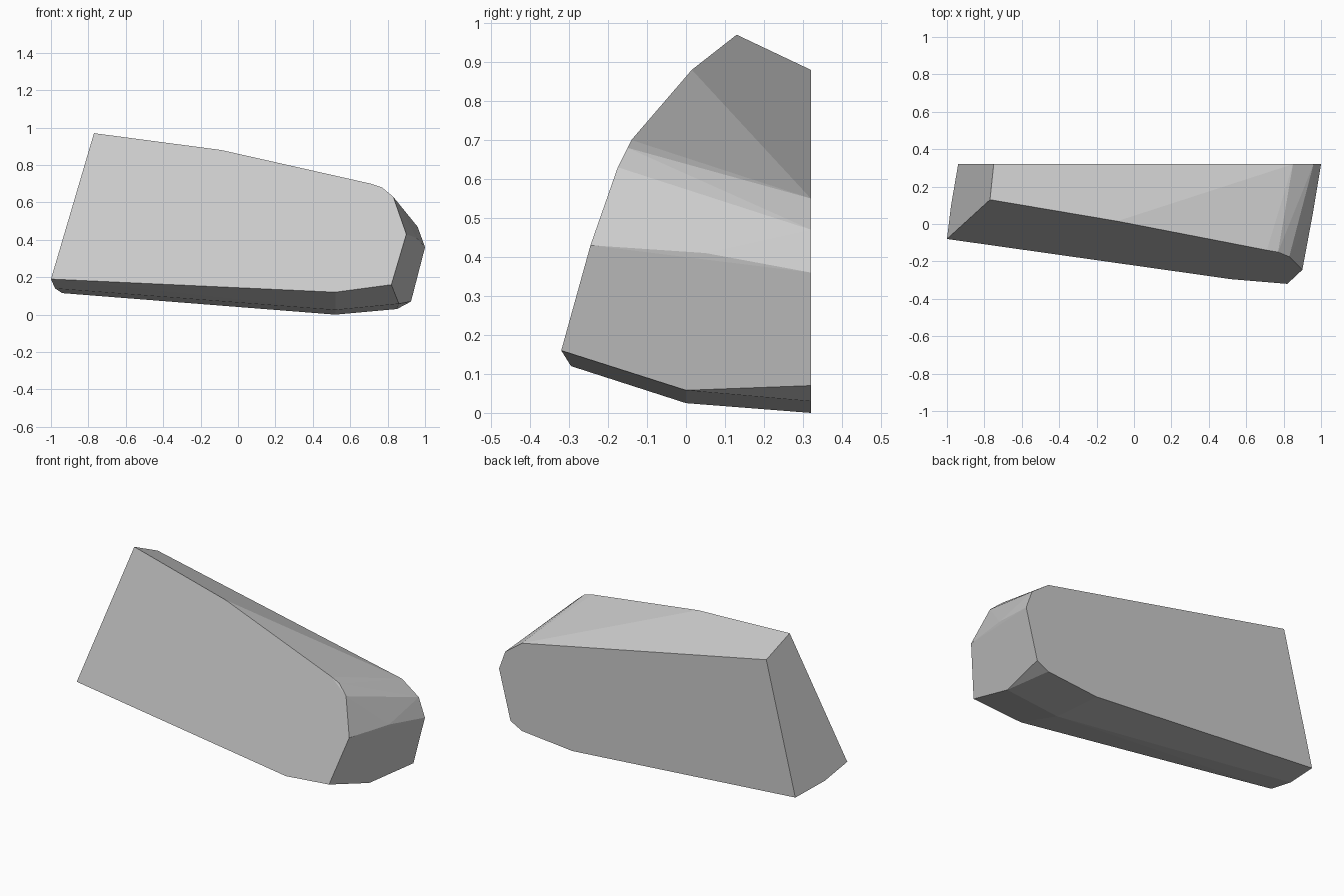
import bpy
import bmesh
import math

if "Cube" in bpy.data.objects:
    bpy.data.objects.remove(bpy.data.objects["Cube"])

# Slanted front face outline
front = [(-1.0, -0.08, 0.19), (-0.77, 0.13, 0.97), (-0.09, 0.015, 0.88),
         (0.71, -0.14, 0.70), (0.77, -0.15, 0.68), (0.83, -0.175, 0.63),
         (0.90, -0.245, 0.43), (0.82, -0.32, 0.16), (0.52, -0.295, 0.12)]

# Flat upright back face outline (x, z)
BACK_Y = 0.32
back = [(-0.94, 0.115), (-0.75, 0.88), (0.85, 0.55), (0.96, 0.47), (1.0, 0.36),
        (0.925, 0.07), (0.85, 0.03), (0.52, 0.0), (0.2, 0.022)]

# Ridge points between front and back: underside and right end
ridge = [(-0.978, 0.10, 0.14), (0.52, 0.0, 0.025), (0.86, 0.0, 0.058),
         (0.955, 0.05, 0.41)]

# Faceted boulder: skin over the outlines
bm = bmesh.new()
for p in front + [(x, BACK_Y, z) for x, z in back] + ridge:
    bm.verts.new(p)
hull = bmesh.ops.convex_hull(bm, input=bm.verts[:])
bmesh.ops.delete(bm, geom=[g for g in hull["geom_interior"] if isinstance(g, bmesh.types.BMVert)],
                 context='VERTS')
# Merge nearly coplanar triangles into clean facets
bmesh.ops.dissolve_limit(bm, angle_limit=math.radians(1.5),
                         verts=bm.verts[:], edges=bm.edges[:])
bmesh.ops.recalc_face_normals(bm, faces=bm.faces[:])

mesh = bpy.data.meshes.new("boulder")
bm.to_mesh(mesh)
bm.free()

# Stone colour
stone = bpy.data.materials.new("stone_grey")
stone.diffuse_color = (0.6, 0.6, 0.6, 1.0)
stone.use_nodes = True
stone.node_tree.nodes["Principled BSDF"].inputs["Base Color"].default_value = stone.diffuse_color
mesh.materials.append(stone)

boulder = bpy.data.objects.new("boulder", mesh)
bpy.context.collection.objects.link(boulder)
